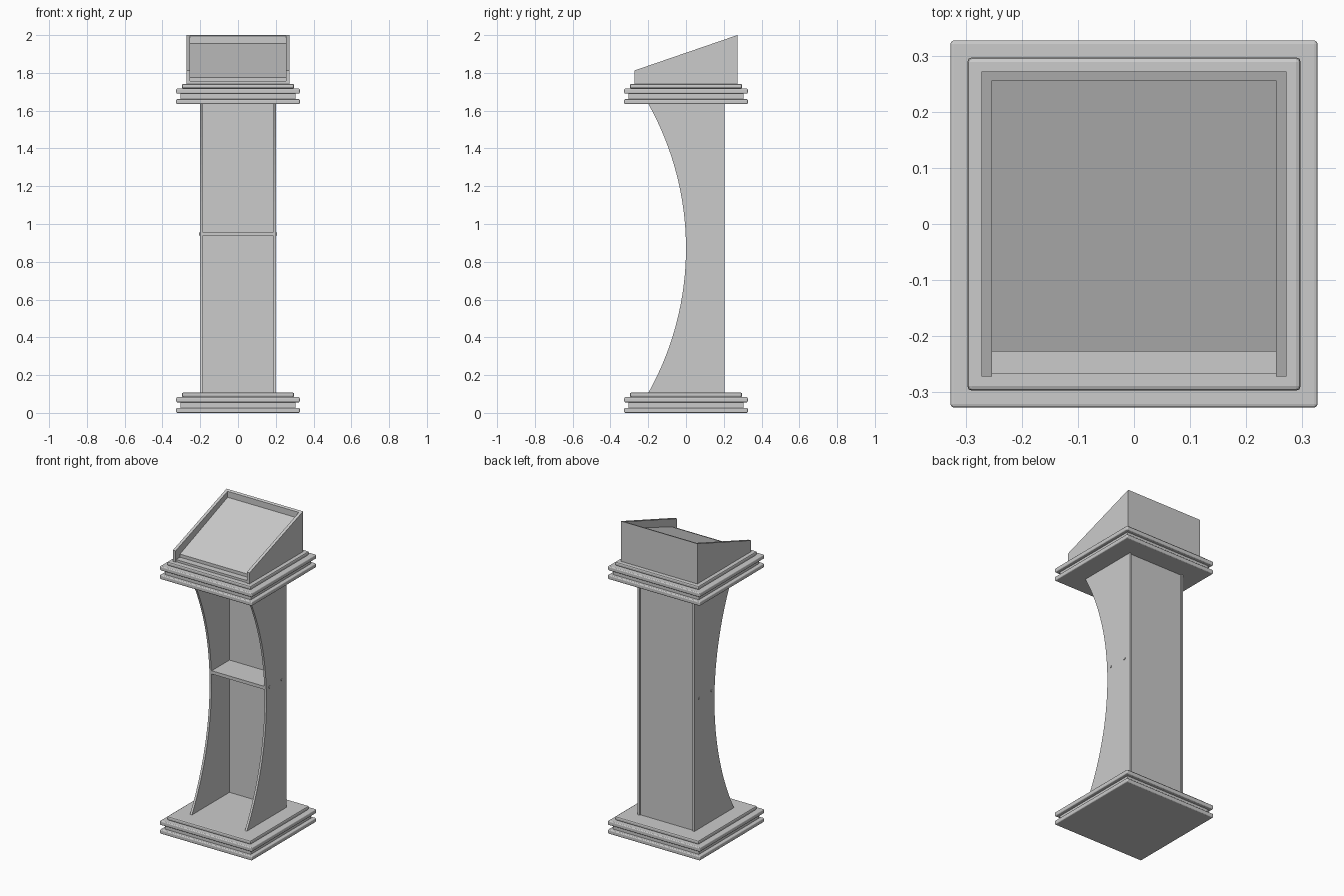
import bpy, bmesh, math
from mathutils import Matrix

if "Cube" in bpy.data.objects:
    bpy.data.objects.remove(bpy.data.objects["Cube"])


def finish(name, bm, bevel=0, segments=1):
    bmesh.ops.recalc_face_normals(bm, faces=bm.faces)
    me = bpy.data.meshes.new(name)
    bm.to_mesh(me)
    bm.free()
    ob = bpy.data.objects.new(name, me)
    bpy.context.collection.objects.link(ob)
    if bevel:
        m = ob.modifiers.new("bevel", 'BEVEL')
        m.width, m.segments = bevel, segments
    return ob


def box(name, x0, x1, y0, y1, z0, z1, bevel=0, segments=1):
    bm = bmesh.new()
    bmesh.ops.create_cube(bm, size=1)
    for v in bm.verts:
        v.co = ((x0 + x1) / 2 + v.co.x * (x1 - x0),
                (y0 + y1) / 2 + v.co.y * (y1 - y0),
                (z0 + z1) / 2 + v.co.z * (z1 - z0))
    return finish(name, bm, bevel, segments)


def extrude_yz(name, pts, x0, x1):
    """Extrude a (y, z) profile along x."""
    bm = bmesh.new()
    face = bm.faces.new([bm.verts.new((x0, y, z)) for y, z in pts])
    r = bmesh.ops.extrude_face_region(bm, geom=[face])
    for v in r["geom"]:
        if isinstance(v, bmesh.types.BMVert):
            v.co.x = x1
    return finish(name, bm)


# Stepped mouldings: identical plinth and cap
LAYERS = [(0.0, 0.027, 0.327, 0.006, 3), (0.027, 0.056, 0.305, 0, 1),
          (0.056, 0.083, 0.327, 0.006, 3), (0.083, 0.108, 0.297, 0.008, 2)]
for part, base in (("plinth", 0), ("cap", 1.634)):
    for i, (z0, z1, h, bev, seg) in enumerate(LAYERS):
        box(f"{part}_layer_{i + 1}", -h, h, -h, h, base + z0, base + z1, bev, seg)

# Column side panels with a concave circular front edge
Z0, Z1, SAG = 0.105, 1.637, 0.2
half, mid = (Z1 - Z0) / 2, (Z0 + Z1) / 2
R = (half ** 2 + SAG ** 2) / (2 * SAG)
A = math.asin(half / R)
N = 32
arc = []
for i in range(N + 1):
    a = A - 2 * A * i / N
    arc.append((R * math.cos(a) - R, mid + R * math.sin(a)))
column = [(0.203, Z0), (0.203, Z1)] + arc
for side, s in (("left", -1), ("right", 1)):
    extrude_yz(f"column_side_{side}", column, s * 0.188, s * 0.202)
    # Shelf fixing screws
    for j, y in enumerate((0.03, 0.155)):
        bm = bmesh.new()
        bmesh.ops.create_cone(
            bm, cap_ends=True, segments=16, radius1=0.008, radius2=0.008, depth=0.008,
            matrix=Matrix.Translation((s * 0.202, y, 0.946)) @ Matrix.Rotation(math.pi / 2, 4, 'Y'))
        finish(f"shelf_screw_{side}_{j + 1}", bm)

# Column back and shelf
box("column_back", -0.188, 0.188, 0.182, 0.195, Z0, Z1)
box("shelf", -0.188, 0.188, 0.002, 0.182, 0.936, 0.957)

# Reading desk: sloped side walls, back wall, floor and tilted board
H, B = 0.272, 1.742
for side, s in (("left", -1), ("right", 1)):
    extrude_yz(f"desk_side_{side}", [(-H, B), (H, B), (H, 2.0), (-H, 1.813)], s * 0.253, s * H)
extrude_yz("desk_back", [(0.256, B), (H, B), (H, 2.0), (0.256, 1.9945)], -0.253, 0.253)
box("desk_floor", -0.253, 0.253, -0.267, 0.256, B, 1.756)
extrude_yz("reading_board", [(-0.227, 1.756), (0.256, 1.936), (0.256, 1.956), (-0.227, 1.776)],
           -0.253, 0.253)
